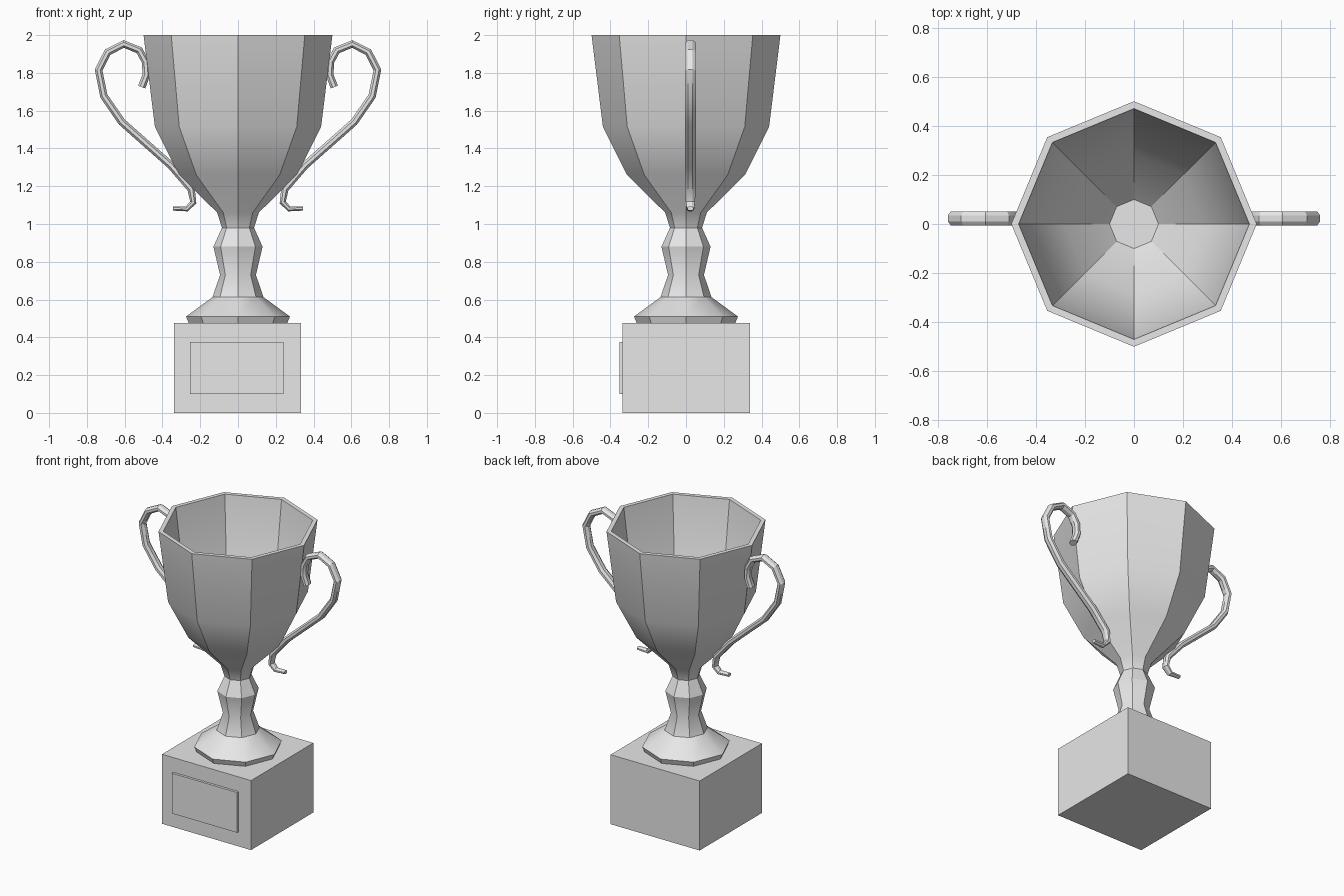
import bpy
import bmesh
from math import cos, sin, pi, radians
from mathutils import Vector

if "Cube" in bpy.data.objects:
    bpy.data.objects.remove(bpy.data.objects["Cube"], do_unlink=True)

COLOUR = (0.8, 0.8, 0.8, 1)
grey = bpy.data.materials.new("light_grey")
grey.use_nodes = True
grey.diffuse_color = COLOUR
grey.node_tree.nodes["Principled BSDF"].inputs["Base Color"].default_value = COLOUR


def finish(name, bm, smooth=False):
    bmesh.ops.recalc_face_normals(bm, faces=bm.faces[:])
    mesh = bpy.data.meshes.new(name)
    bm.to_mesh(mesh)
    bm.free()
    mesh.materials.append(grey)
    obj = bpy.data.objects.new(name, mesh)
    bpy.context.collection.objects.link(obj)
    if smooth:
        bpy.ops.object.select_all(action="DESELECT")
        obj.select_set(True)
        bpy.context.view_layer.objects.active = obj
        bpy.ops.object.shade_smooth_by_angle(angle=radians(30))
    return obj


def skin(bm, rings):
    """Join rings of points with quads and cap both ends."""
    loops = [[bm.verts.new(p) for p in ring] for ring in rings]
    n = len(loops[0])
    for a, b in zip(loops, loops[1:]):
        for i in range(n):
            j = (i + 1) % n
            bm.faces.new((a[i], a[j], b[j], b[i]))
    bm.faces.new(loops[0])
    bm.faces.new(loops[-1])


def box(name, low, high):
    low, high = Vector(low), Vector(high)
    bm = bmesh.new()
    bmesh.ops.create_cube(bm, size=1)
    bmesh.ops.scale(bm, vec=high - low, verts=bm.verts)
    bmesh.ops.translate(bm, vec=(low + high) / 2, verts=bm.verts)
    return finish(name, bm)


# Square plinth and its raised front plate
box("plinth", (-0.34, -0.335, 0), (0.333, 0.338, 0.475))
box("front_plate", (-0.253, -0.352, 0.1), (0.24, -0.33, 0.375))

# Eight-sided cup: foot, stem and outer bowl, then over the rim to the inner floor
profile = [
    (0.26, 0.473), (0.275, 0.51), (0.135, 0.613), (0.095, 0.73),
    (0.13, 0.88), (0.085, 0.98), (0.11, 1.06), (0.312, 1.26),
    (0.44, 1.515), (0.5, 2.0),
    (0.47, 2.0), (0.41, 1.525), (0.285, 1.28), (0.1, 1.09),
]
bm = bmesh.new()
skin(bm, [[(r * cos(k * pi / 4), r * sin(k * pi / 4), z) for k in range(8)]
          for r, z in profile])
finish("cup", bm, smooth=True)

# Scrolled handles: oval tube along an upright path, thinning at the lower curl
path = [
    (0.51, 1.725), (0.485, 1.79), (0.49, 1.86), (0.523, 1.92),
    (0.605, 1.953), (0.69, 1.91), (0.738, 1.815), (0.71, 1.677),
    (0.615, 1.54), (0.355, 1.31), (0.248, 1.185), (0.237, 1.115),
    (0.27, 1.08), (0.345, 1.082),
]
points = [Vector(p) for p in path]
HALF_WIDTH, HALF_DEPTH, OFFSET_Y = 0.031, 0.022, 0.023


def handle(name, side):
    rings = []
    last = len(points) - 1
    for i, p in enumerate(points):
        before = (p - points[max(i - 1, 0)]).normalized()
        after = (points[min(i + 1, last)] - p).normalized()
        along = (before + after).normalized()
        across = Vector((-along.y, along.x))
        size = {last: 0.55, last - 1: 0.7, last - 2: 0.85}.get(i, 1)
        ring = []
        for k in range(8):
            a = (k + 0.5) * pi / 4
            q = p + across * HALF_DEPTH * size * cos(a)
            ring.append((side * q.x, OFFSET_Y + HALF_WIDTH * size * sin(a), q.y))
        rings.append(ring)
    bm = bmesh.new()
    skin(bm, rings)
    finish(name, bm, smooth=True)


handle("left_handle", 1)
handle("right_handle", -1)
